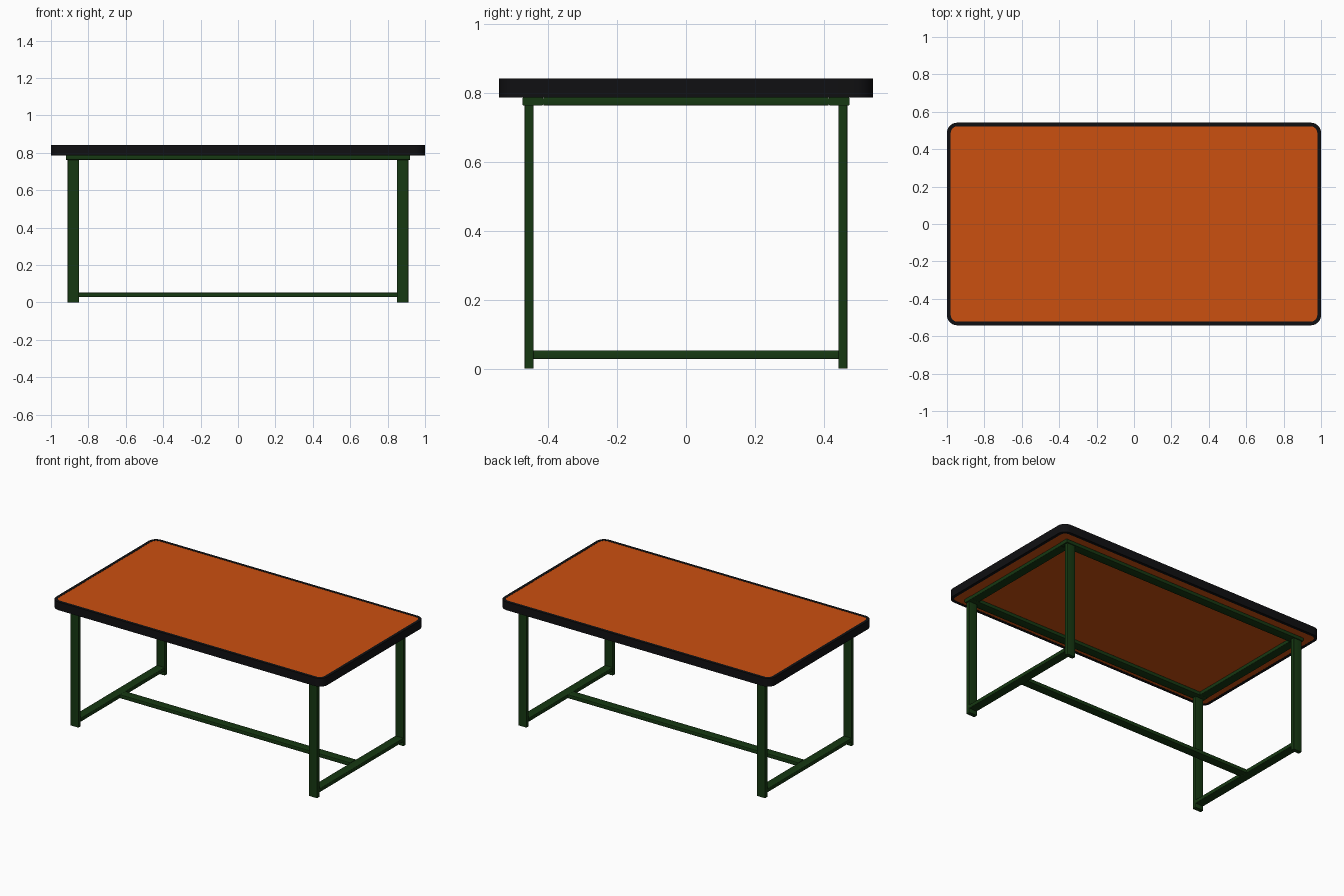
import bpy, bmesh, math
from mathutils import Vector

if "Cube" in bpy.data.objects:
    bpy.data.objects.remove(bpy.data.objects["Cube"])


def material(name, rgb):
    m = bpy.data.materials.new(name)
    m.diffuse_color = (*rgb, 1)
    m.use_nodes = True
    m.node_tree.nodes["Principled BSDF"].inputs["Base Color"].default_value = m.diffuse_color
    return m


ORANGE = material("orange_laminate", (0.6, 0.08, 0.005))
BLACK = material("black_edging", (0.005, 0.005, 0.006))
GREEN = material("green_steel", (0.008, 0.04, 0.006))


def finish(name, bm, mat):
    bmesh.ops.recalc_face_normals(bm, faces=bm.faces)
    me = bpy.data.meshes.new(name)
    bm.to_mesh(me)
    bm.free()
    ob = bpy.data.objects.new(name, me)
    bpy.context.collection.objects.link(ob)
    me.materials.append(mat)
    return ob


def rounded_rect(hx, hy, r, n=6):
    pts = []
    for q, (sx, sy) in enumerate([(1, 1), (-1, 1), (-1, -1), (1, -1)]):
        for i in range(n + 1):
            a = math.pi / 2 * (q + i / n)
            pts.append((sx * (hx - r) + r * math.cos(a), sy * (hy - r) + r * math.sin(a)))
    return pts


def smooth(ob):
    bpy.ops.object.select_all(action='DESELECT')
    ob.select_set(True)
    bpy.context.view_layer.objects.active = ob
    bpy.ops.object.shade_smooth_by_angle(angle=math.radians(35))


def slab(name, hx, hy, r, z0, z1, mat):
    bm = bmesh.new()
    pts = rounded_rect(hx, hy, r)
    lo, hi = ([bm.verts.new((x, y, z)) for x, y in pts] for z in (z0, z1))
    bm.faces.new(lo)
    bm.faces.new(hi)
    for i in range(len(pts)):
        j = (i + 1) % len(pts)
        bm.faces.new((lo[i], lo[j], hi[j], hi[i]))
    smooth(finish(name, bm, mat))


def ring(name, outer, inner, z0, z1, mat):
    bm = bmesh.new()
    loops = [[bm.verts.new((x, y, z)) for x, y in rounded_rect(*s)]
             for s, z in ((outer, z0), (outer, z1), (inner, z1), (inner, z0))]
    n = len(loops[0])
    for k in range(4):
        a, b = loops[k], loops[(k + 1) % 4]
        for i in range(n):
            j = (i + 1) % n
            bm.faces.new((a[i], a[j], b[j], b[i]))
    smooth(finish(name, bm, mat))


def bar(name, lo, hi):
    lo, hi = Vector(lo), Vector(hi)
    bm = bmesh.new()
    bmesh.ops.create_cube(bm, size=1)
    for v in bm.verts:
        v.co = (lo + hi) / 2 + v.co * (hi - lo)
    # soften only the long edges, like rolled steel tube
    longest = max(hi - lo)
    edges = [e for e in bm.edges if e.calc_length() > longest * 0.99]
    bmesh.ops.bevel(bm, geom=edges, offset=0.004, segments=3, profile=0.5, affect='EDGES')
    smooth(finish(name, bm, GREEN))


# Table top: orange board wrapped by a black edge band
slab("table_board", 0.98, 0.522, 0.035, 0.787, 0.84, ORANGE)
ring("edge_band", (1.0, 0.542, 0.055), (0.98, 0.522, 0.035), 0.786, 0.841, BLACK)

# Upper frame of flat tube under the board
ZF0, ZF1 = 0.763, 0.787
for s, side in ((-1, "front"), (1, "back")):
    y = sorted((s * 0.414, s * 0.474))
    bar(side + "_frame_rail", (-0.92, y[0], ZF0), (0.92, y[1], ZF1))
for s, side in ((-1, "left"), (1, "right")):
    x = sorted((s * 0.86, s * 0.92))
    bar(side + "_frame_rail", (x[0], -0.414, ZF0), (x[1], 0.414, ZF1))

# Legs and low side rails
for sx, side in ((-1, "left"), (1, "right")):
    x = sorted((sx * 0.85, sx * 0.911))
    for sy, end in ((-1, "front"), (1, "back")):
        y = sorted((sy * 0.442, sy * 0.468))
        bar(f"{end}_{side}_leg", (x[0], y[0], 0), (x[1], y[1], ZF0))
    bar(side + "_foot_rail", (x[0], -0.442, 0.028), (x[1], 0.442, 0.053))

# Long stretcher between the foot rails
bar("stretcher", (-0.85, -0.03, 0.028), (0.85, 0.03, 0.053))
